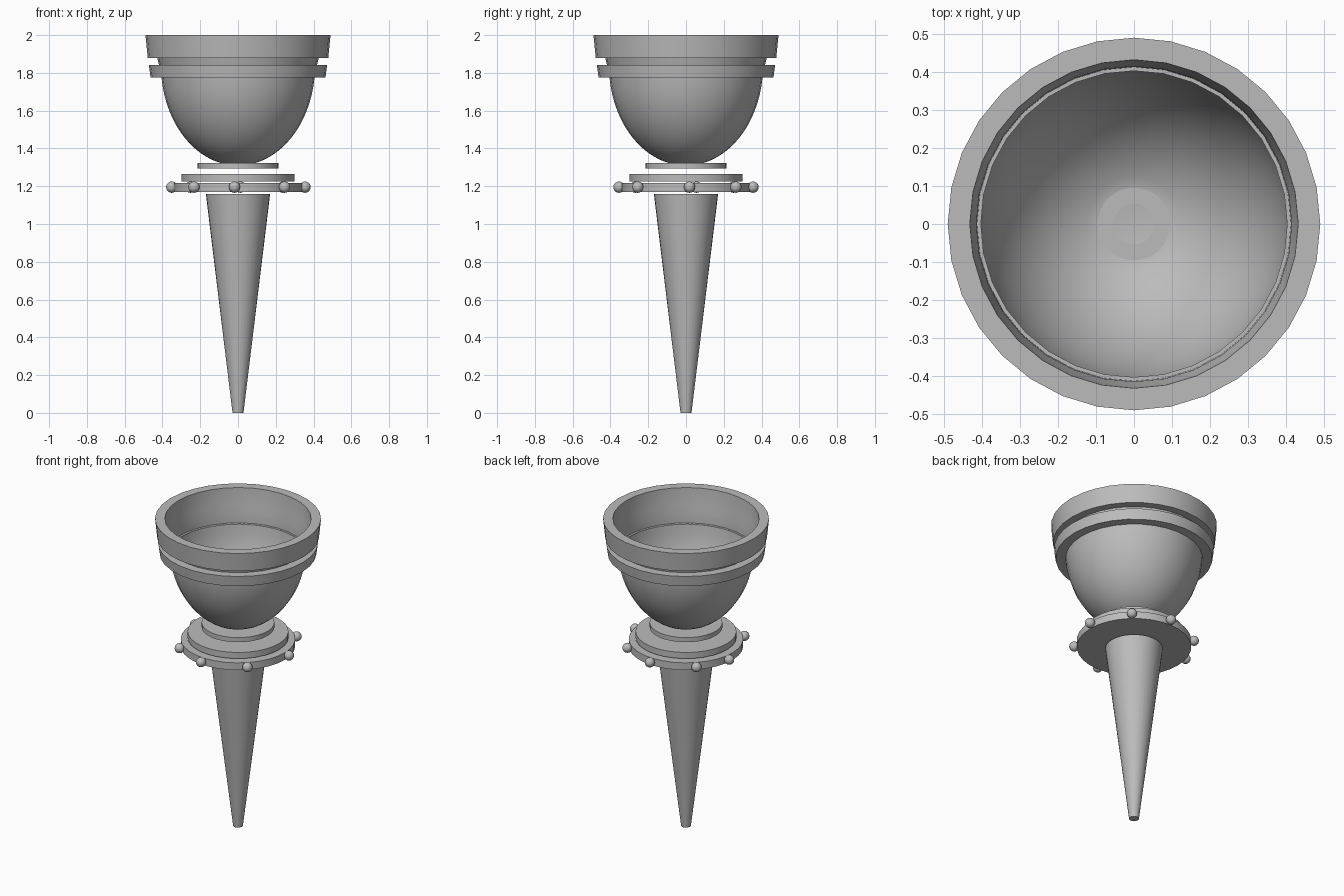
import bpy, bmesh, math
from math import sin, cos, radians, tau

if "Cube" in bpy.data.objects:
    bpy.data.objects.remove(bpy.data.objects["Cube"], do_unlink=True)

SIDES = 32

grey = bpy.data.materials.new("plain_grey")
grey.use_nodes = True
COLOUR = (0.5, 0.5, 0.5, 1)
grey.diffuse_color = COLOUR
grey.node_tree.nodes["Principled BSDF"].inputs["Base Color"].default_value = COLOUR


def finish(name, bm):
    mesh = bpy.data.meshes.new(name)
    bmesh.ops.remove_doubles(bm, verts=bm.verts, dist=1e-5)
    bmesh.ops.recalc_face_normals(bm, faces=bm.faces)
    bm.to_mesh(mesh)
    bm.free()
    obj = bpy.data.objects.new(name, mesh)
    bpy.context.collection.objects.link(obj)
    mesh.materials.append(grey)
    bpy.ops.object.select_all(action="DESELECT")
    obj.select_set(True)
    bpy.context.view_layer.objects.active = obj
    bpy.ops.object.shade_smooth_by_angle(angle=radians(30))
    return obj


def lathe(name, profile):
    """Spin a list of (radius, height) points about the z axis."""
    bm = bmesh.new()
    verts = [bm.verts.new((r, 0, z)) for r, z in profile]
    edges = [bm.edges.new(pair) for pair in zip(verts, verts[1:])]
    bmesh.ops.spin(bm, geom=verts + edges, cent=(0, 0, 0), axis=(0, 0, 1),
                   angle=tau, steps=SIDES, use_merge=True)
    return finish(name, bm)


def tapered_disc(name, r_low, r_high, low, high):
    return lathe(name, [(0, low), (r_low, low), (r_high, high), (0, high)])


# Handle: long cone with a blunt tip
tapered_disc("handle", 0.029, 0.17, 0, 1.158)

# Stacked collar plates
tapered_disc("collar_flange", 0.338, 0.338, 1.17, 1.217)
tapered_disc("collar_middle", 0.298, 0.298, 1.226, 1.266)
tapered_disc("collar_top", 0.215, 0.215, 1.294, 1.324)

# Beads around the flange, slightly uneven in spacing
for i, angle in enumerate((3, 48, 88, 135, 171, 229, 267, 314)):
    bm = bmesh.new()
    bmesh.ops.create_uvsphere(bm, u_segments=16, v_segments=10, radius=0.03)
    a = radians(angle)
    bmesh.ops.translate(bm, verts=bm.verts, vec=(0.355 * cos(a), 0.355 * sin(a), 1.195))
    finish(f"bead_{i + 1}", bm)

# Bowl: thin elliptical shell with a flat floor
START, END, STEPS = radians(7), radians(77.3), 14
bowl = []
for i in range(STEPS + 1):
    t = START + (END - START) * i / STEPS
    bowl.append((0.408 * cos(t), 1.84 - 0.531 * sin(t)))
lathe("bowl", bowl + [(0, bowl[-1][1] + 0.005)])

# Rim: lower band, groove, upper band and inner wall
lathe("rim", [(0.403, 1.775), (0.463, 1.775), (0.472, 1.842), (0.418, 1.842),
              (0.428, 1.88), (0.478, 1.88), (0.49, 2), (0.432, 2),
              (0.425, 1.89), (0.415, 1.842), (0.413, 1.779), (0.403, 1.779)])
